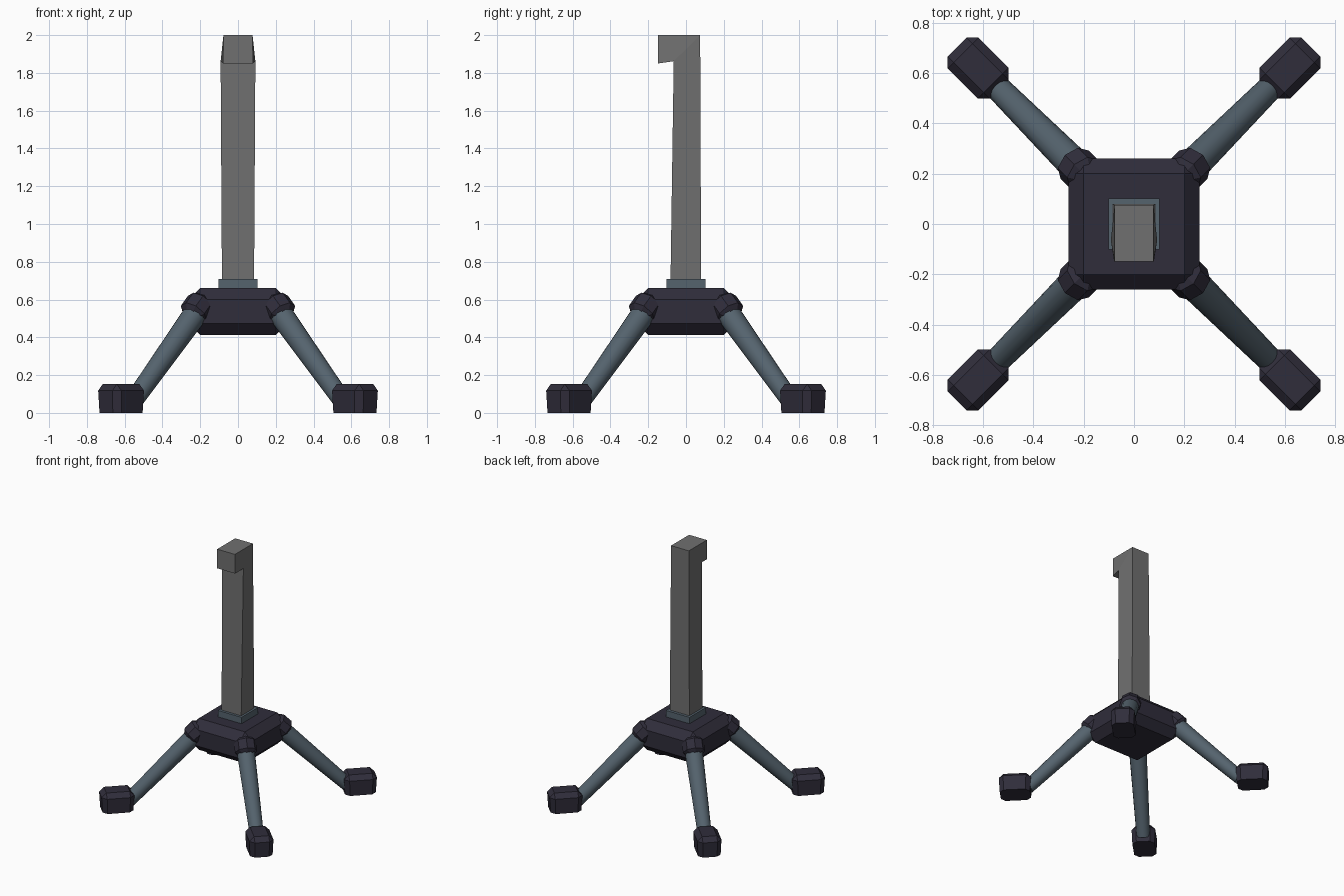
import bpy, bmesh, math
from mathutils import Vector, Matrix

if "Cube" in bpy.data.objects:
    bpy.data.objects.remove(bpy.data.objects["Cube"])


def material(name, rgb):
    m = bpy.data.materials.new(name)
    m.diffuse_color = (*rgb, 1)
    m.use_nodes = True
    m.node_tree.nodes["Principled BSDF"].inputs["Base Color"].default_value = m.diffuse_color
    return m


DARK = material("dark_navy", (0.029, 0.026, 0.043))
BLUE = material("blue_grey", (0.09, 0.125, 0.155))
GREY = material("mid_grey", (0.16, 0.16, 0.16))


def finish(bm, name, mat, matrix=Matrix()):
    bm.transform(matrix)
    bmesh.ops.recalc_face_normals(bm, faces=bm.faces)
    me = bpy.data.meshes.new(name)
    bm.to_mesh(me)
    bm.free()
    me.materials.append(mat)
    ob = bpy.data.objects.new(name, me)
    bpy.context.collection.objects.link(ob)
    return ob


def box(lo, hi):
    bm = bmesh.new()
    lo, hi = Vector(lo), Vector(hi)
    bmesh.ops.create_cube(bm, size=1)
    for v in bm.verts:
        v.co = Vector([lo[i] if v.co[i] < 0 else hi[i] for i in range(3)])
    return bm


def bevel(bm, edges, width):
    bmesh.ops.bevel(bm, geom=edges, offset=width, segments=1,
                    profile=0.5, affect='EDGES')


def along(a, b):
    """Matrix placing a z-aligned, centred shape between two points."""
    d = b - a
    return Matrix.Translation((a + b) / 2) @ d.to_track_quat('Z', 'Y').to_matrix().to_4x4()


def cylinder(sides, r1, r2, depth):
    bm = bmesh.new()
    bmesh.ops.create_cone(bm, cap_ends=True, segments=sides,
                          radius1=r1, radius2=r2, depth=depth)
    return bm


# Chamfered hub
bm = box((-0.26, -0.26, 0.413), (0.26, 0.26, 0.66))
bevel(bm, bm.edges[:], 0.06)
finish(bm, "hub", DARK)

# Plate under the post
finish(box((-0.102, -0.102, 0.65), (0.102, 0.102, 0.71)), "post_plate", BLUE)

# Post with forward hook: (half width, y, z) outline seen from the side
outline = [(0.085, -0.082, 0.70), (0.085, 0.08, 0.70), (0.077, 0.075, 2.0),
           (0.077, -0.148, 2.0), (0.079, -0.148, 1.85), (0.092, -0.065, 1.862)]
bm = bmesh.new()
rings = [[bm.verts.new((s * w, y, z)) for w, y, z in outline] for s in (-1, 1)]
for ring in rings:
    bm.faces.new([ring[i] for i in (0, 1, 2, 5)])
    bm.faces.new([ring[i] for i in (5, 2, 3, 4)])
for i in range(6):
    j = (i + 1) % 6
    bm.faces.new((rings[0][i], rings[0][j], rings[1][j], rings[1][i]))
finish(bm, "post", GREY)

# Four legs, each with a joint and a foot, spun about z
for k, side in enumerate(("back_right", "back_left", "front_left", "front_right")):
    spin = Matrix.Rotation(math.radians(45 + 90 * k), 4, 'Z')
    top, end = Vector((0.283, 0, 0.56)), Vector((0.785, 0, 0.06))
    d = (end - top).normalized()

    # Tapered leg
    leg = finish(cylinder(16, 0.066, 0.05, (end - top).length),
                 side + "_leg", BLUE, spin @ along(top, end))
    for p in leg.data.polygons:
        p.use_smooth = len(p.vertices) == 4

    # Faceted joint at the hub corner
    mid = Vector((0.305, 0, 0.553))
    bm = cylinder(8, 0.08, 0.08, 0.125)
    rims = [e for e in bm.edges if abs(e.verts[0].co.z - e.verts[1].co.z) < 1e-5]
    bevel(bm, rims, 0.025)
    finish(bm, side + "_joint", DARK, spin @ along(mid - d, mid + d))

    # Chamfered foot, sides drawn in slightly at the ground
    bm = box((0.757, -0.087, 0), (0.994, 0.087, 0.152))
    bevel(bm, [e for e in bm.edges if max(v.co.z for v in e.verts) > 0.01], 0.034)
    for v in bm.verts:
        if v.co.z < 0.01:
            v.co.x = 0.875 + (v.co.x - 0.875) * 0.94
            v.co.y *= 0.94
    finish(bm, side + "_foot", DARK, spin)
